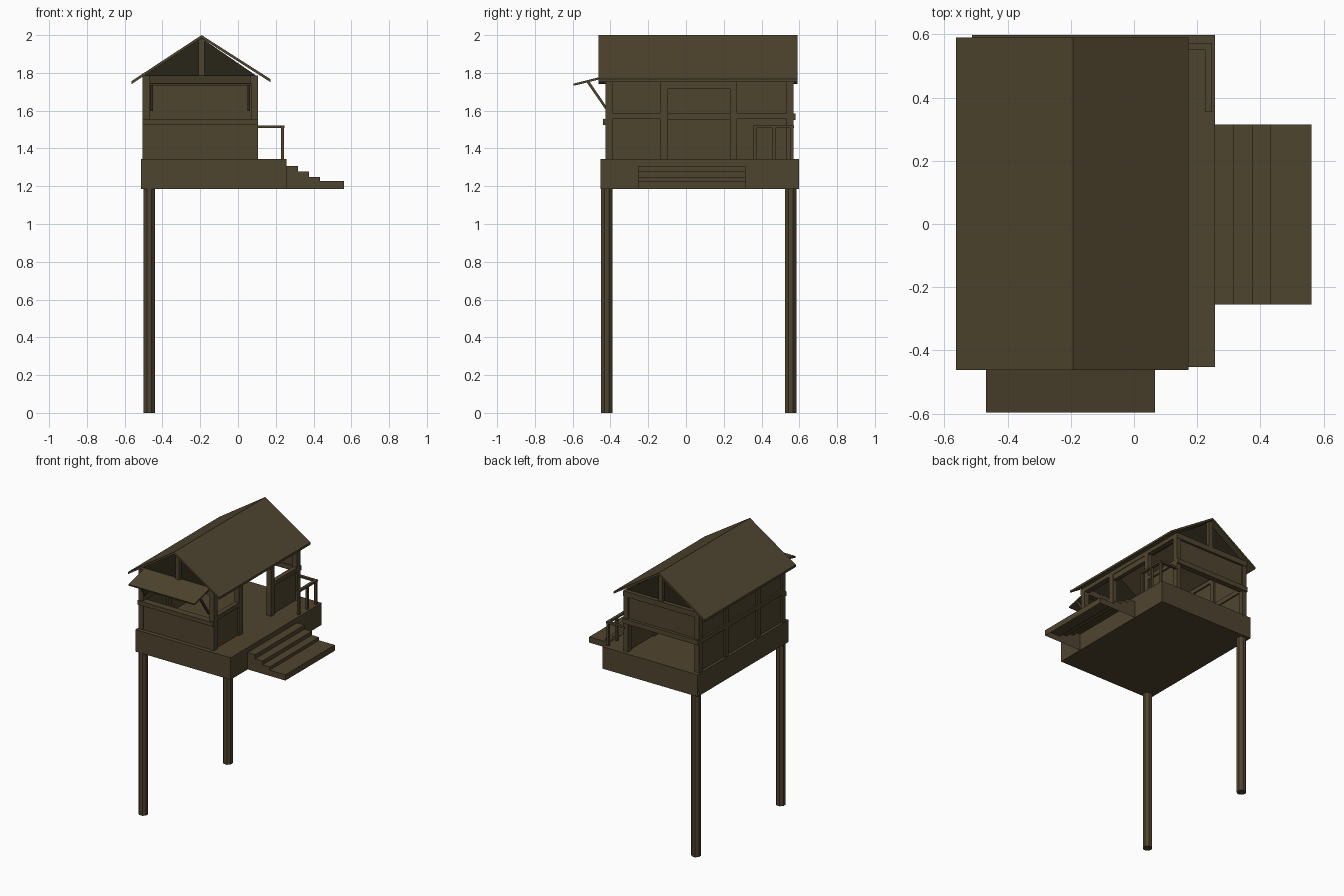
import bpy, bmesh, math
from mathutils import Vector

if "Cube" in bpy.data.objects:
    bpy.data.objects.remove(bpy.data.objects["Cube"])


def material(name, rgb):
    m = bpy.data.materials.new(name)
    m.diffuse_color = (*rgb, 1)
    m.use_nodes = True
    m.node_tree.nodes["Principled BSDF"].inputs["Base Color"].default_value = m.diffuse_color
    return m


WOOD = material("brown_wood", (0.078, 0.058, 0.028))
DARK = material("dark_wood", (0.022, 0.018, 0.009))


def finish(name, bm, mat=WOOD):
    bmesh.ops.recalc_face_normals(bm, faces=bm.faces)
    me = bpy.data.meshes.new(name)
    bm.to_mesh(me)
    bm.free()
    me.materials.append(mat)
    ob = bpy.data.objects.new(name, me)
    bpy.context.collection.objects.link(ob)
    return ob


def box(name, x, y, z, mat=WOOD):
    """Box from (min, max) pairs."""
    bm = bmesh.new()
    bmesh.ops.create_cube(bm, size=1)
    for v in bm.verts:
        v.co = [r[0] + (c + 0.5) * (r[1] - r[0]) for c, r in zip(v.co, (x, y, z))]
    return finish(name, bm, mat)


def prism(name, pts, lo, hi, axis="y", mat=WOOD, drop=()):
    """Extrude a side profile along x or y; drop lists open side edges."""
    bm = bmesh.new()

    def ring(t):
        return [bm.verts.new((a, t, b) if axis == "y" else (t, a, b)) for a, b in pts]
    r0, r1 = ring(lo), ring(hi)
    bm.faces.new(r0)
    bm.faces.new(r1[::-1])
    n = len(pts)
    for i in range(n):
        if i not in drop:
            j = (i + 1) % n
            bm.faces.new((r0[i], r1[i], r1[j], r0[j]))
    return finish(name, bm, mat)


# Stilts
for i, y in enumerate((-0.42, 0.555)):
    bpy.ops.mesh.primitive_cylinder_add(vertices=8, radius=0.033, depth=1.19,
                                        location=(-0.47, y, 0.595),
                                        rotation=(0, 0, math.pi / 8))
    bpy.context.object.name = f"stilt_{i}"
    bpy.context.object.data.materials.append(WOOD)

# Deck
box("deck", (-0.513, 0.257), (-0.452, 0.598), (1.185, 1.345))

# Stairs, open underneath and at the back
treads = ((0.317, 1.308), (0.376, 1.278), (0.434, 1.25), (0.561, 1.227))
profile = [(0.256, 1.185), (0.256, treads[0][1])]
for i, (x, z) in enumerate(treads):
    profile += [(x, z), (x, treads[i + 1][1] if i < 3 else 1.185)]
prism("stairs", profile, -0.255, 0.315, drop=(0, len(profile) - 1))

# Cabin frame
L, R, F, B = -0.505, 0.105, -0.425, 0.57
FLOOR, SILL, TOP = 1.345, 1.585, 1.785
bays = ((F, F + 0.037), (-0.137, -0.095), (0.232, 0.27), (B - 0.037, B))
for i, y in enumerate(bays):
    for side, x in (("left", (L, L + 0.037)), ("right", (R - 0.037, R))):
        box(f"{side}_post_{i}", x, y, (FLOOR, TOP))
for side, x in (("left", (L, L + 0.037)), ("right", (R - 0.037, R))):
    box(f"{side}_top_beam", x, (F, B), (1.755, TOP))

# Side walls: the left is closed, the right has a doorway and open windows
for i in range(3):
    y = (bays[i][1], bays[i + 1][0])
    box(f"left_lower_panel_{i}", (L + 0.012, L + 0.025), y, (FLOOR, 1.55))
    box(f"left_rail_{i}", (L, L + 0.034), y, (1.55, SILL))
    box(f"left_upper_panel_{i}", (L + 0.012, L + 0.025), y, (SILL, 1.76))
    if i != 1:
        box(f"right_lower_panel_{i}", (R - 0.025, R - 0.012), y, (FLOOR, 1.56))
        box(f"right_sill_{i}", (R - 0.034, R), y, (1.555, SILL))
box("door_lintel", (R - 0.034, R - 0.004), (-0.095, 0.232), (1.715, 1.76))

# Front wall: closed below, serving window above
box("front_lower_wall", (L + 0.004, R - 0.004), (F + 0.004, F + 0.02), (FLOOR, 1.53))
box("front_counter", (L, R), (F - 0.014, F + 0.037), (1.525, 1.555))
box("front_top_beam", (L, R), (F - 0.004, F + 0.034), (1.745, TOP))

# Back wall: closed above, open below
box("back_upper_panel", (L + 0.037, R - 0.037), (B - 0.025, B - 0.012), (1.56, 1.76))
box("back_rail", (L, R), (B - 0.03, B + 0.01), (1.55, SILL))
box("back_top_beam", (L, R), (B - 0.034, B + 0.004), (1.745, TOP))

# Roof slabs
RX, RZ, TH = -0.193, 2.0, 0.016
for name, (ex, ez) in (("roof_left", (-0.563, 1.757)), ("roof_right", (0.172, 1.767))):
    prism(name, [(RX, RZ), (ex, ez), (ex, ez - TH), (RX, RZ - TH)], -0.462, 0.59)

# Gables with king posts
for name, y, s in (("front", F, 1), ("back", B, -1)):
    prism(f"{name}_gable", [(L + 0.005, TOP - 0.002), (R - 0.005, TOP - 0.002),
                            (RX, RZ - TH)], y + s * 0.025, y + s * 0.035, mat=DARK)
    box(f"{name}_king_post", (RX - 0.016, RX + 0.016),
        sorted((y, y + s * 0.034)), (TOP - 0.002, RZ - TH - 0.005))

# Awning and its struts
prism("awning", [(F + 0.004, 1.787), (-0.597, 1.743), (-0.594, 1.732), (F + 0.004, 1.775)],
      -0.468, 0.066, axis="x")
for i, x in enumerate((-0.458, 0.056)):
    prism(f"awning_strut_{i}", [(-0.528, 1.753), (-0.513, 1.757), (-0.42, 1.62),
                                (-0.42, 1.597)], x - 0.007, x + 0.007, axis="x")

# Porch railing
box("side_hand_rail", (0.225, 0.246), (0.355, 0.572), (1.508, 1.522))
box("back_hand_rail", (R - 0.01, 0.226), (0.551, 0.571), (1.508, 1.522))
for i, y in enumerate((0.365, 0.465, 0.56)):
    box(f"rail_post_{i}", (0.227, 0.243), (y - 0.008, y + 0.008), (FLOOR, 1.51))
